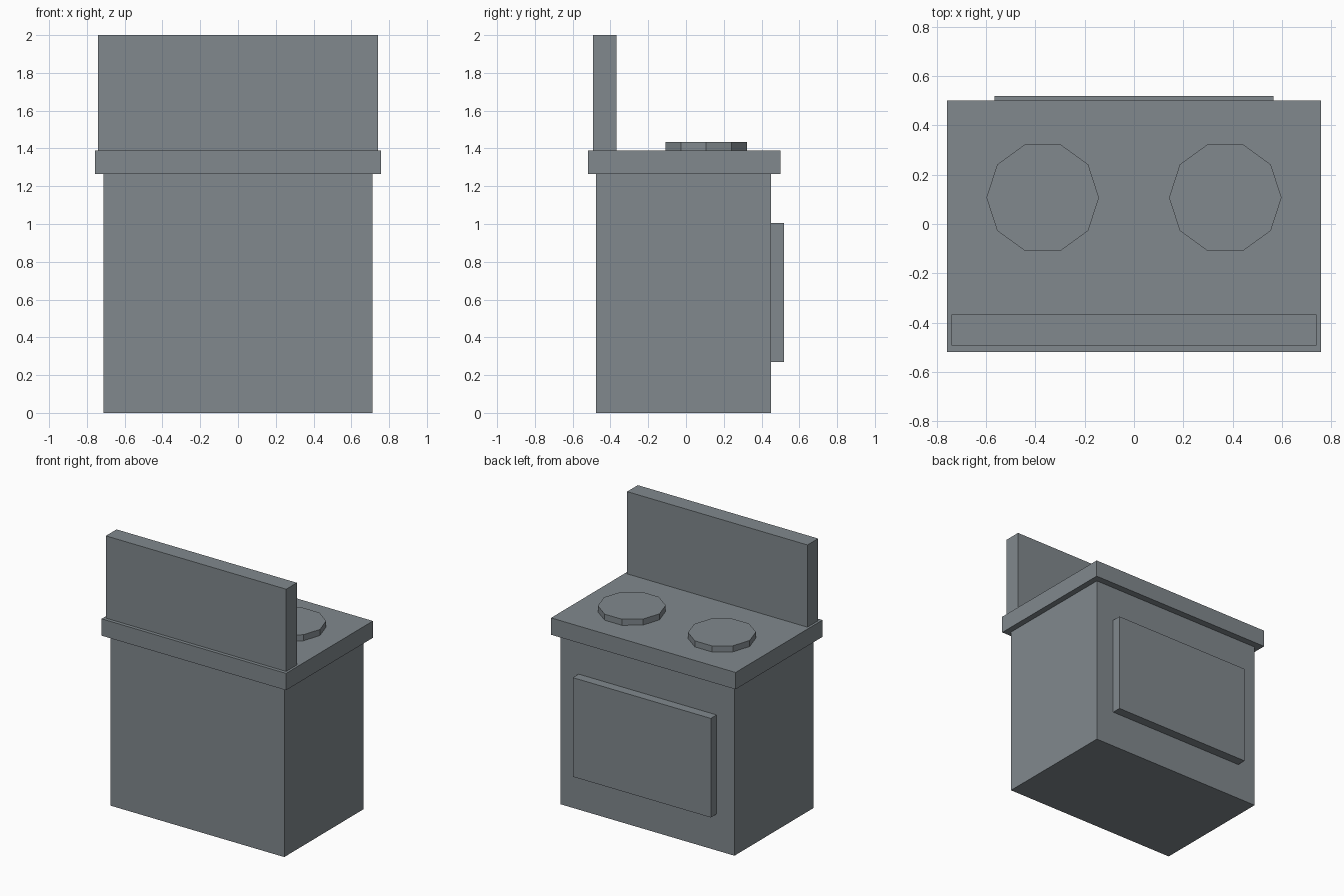
import bpy
import math

if "Cube" in bpy.data.objects:
    bpy.data.objects.remove(bpy.data.objects["Cube"])

# Single enamel colour
enamel = bpy.data.materials.new("grey_enamel")
enamel.diffuse_color = (0.22, 0.25, 0.27, 1)
enamel.use_nodes = True
enamel.node_tree.nodes["Principled BSDF"].inputs["Base Color"].default_value = enamel.diffuse_color


def finish(name):
    ob = bpy.context.object
    ob.name = name
    ob.data.materials.append(enamel)
    return ob


def box(name, half_width, y0, y1, z0, z1):
    """Box centred on x = 0 spanning the given y and z ranges."""
    bpy.ops.mesh.primitive_cube_add(size=1, location=(0, (y0 + y1) / 2, (z0 + z1) / 2))
    ob = finish(name)
    ob.scale = (2 * half_width, y1 - y0, z1 - z0)
    bpy.ops.object.transform_apply(location=False, rotation=False, scale=True)


# Stove cabinet, worktop, splashback and oven door
box("oven_body", 0.713, -0.476, 0.45, 0.0, 1.265)
box("worktop", 0.757, -0.518, 0.50, 1.265, 1.39)
box("splashback", 0.74, -0.492, -0.367, 1.39, 2.0)
box("oven_door", 0.566, 0.45, 0.518, 0.27, 1.005)

# Ten-sided burners, with corners pointing left and right
for side, label in ((-1, "left"), (1, "right")):
    bpy.ops.mesh.primitive_cylinder_add(
        vertices=10, radius=0.228, depth=0.045,
        location=(side * 0.37, 0.107, 1.4125), rotation=(0, 0, math.pi / 2))
    finish("burner_" + label)
